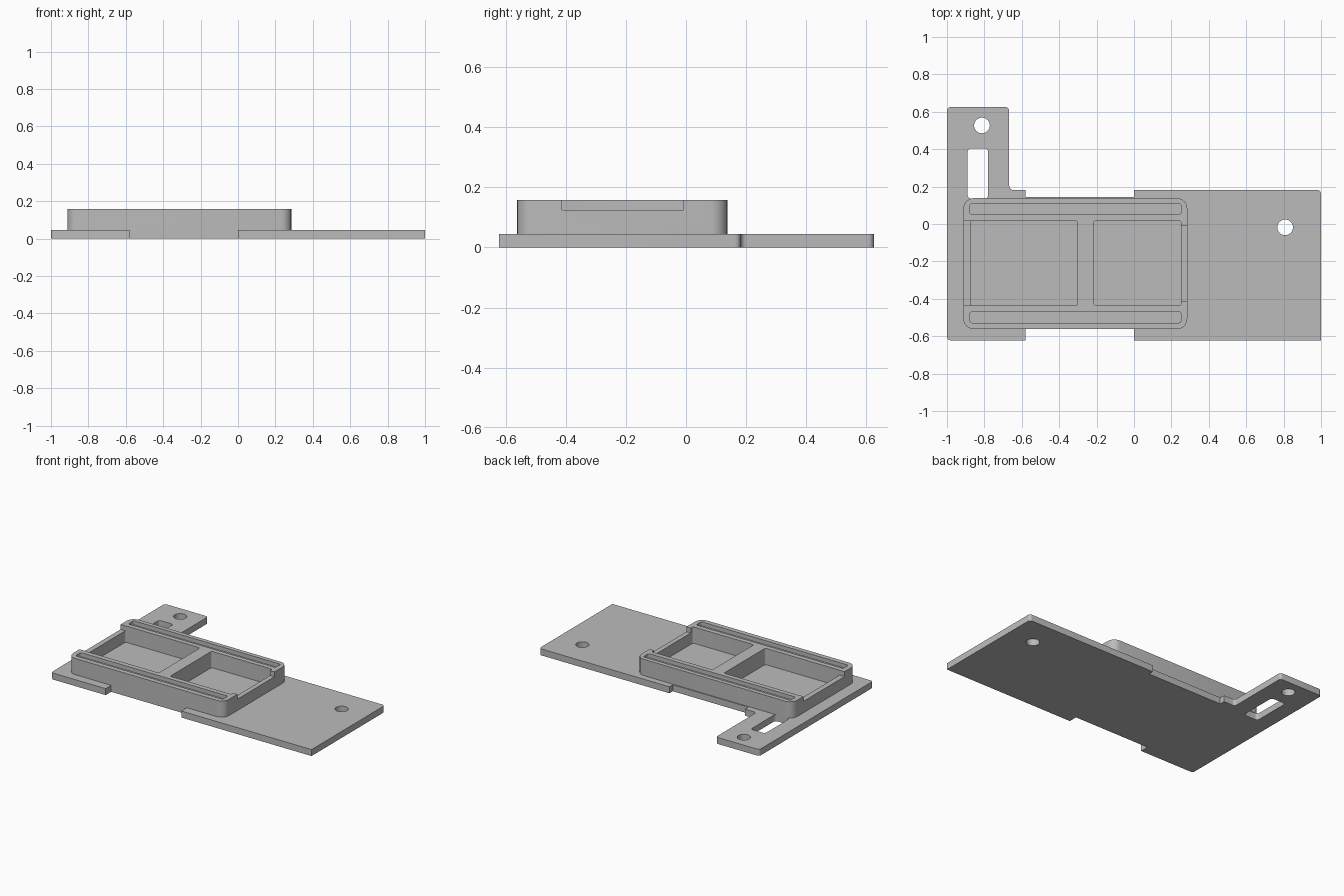
import bpy, bmesh, math
from mathutils import Vector

if "Cube" in bpy.data.objects:
    bpy.data.objects.remove(bpy.data.objects["Cube"])

PLATE_TOP, BLOCK_TOP, END_TOP = 0.045, 0.158, 0.124

grey = bpy.data.materials.new("light_grey")
grey.diffuse_color = (0.5, 0.5, 0.5, 1)
grey.use_nodes = True
grey.node_tree.nodes["Principled BSDF"].inputs["Base Color"].default_value = grey.diffuse_color


def outline(points, steps=6):
    """Round each (x, y, radius) corner of a polygon."""
    result = []
    for i, (x, y, r) in enumerate(points):
        p = Vector((x, y))
        if r == 0:
            result.append(p)
            continue
        a = (Vector(points[i - 1][:2]) - p).normalized()
        b = (Vector(points[(i + 1) % len(points)][:2]) - p).normalized()
        centre = p + (a + b) * r
        for k in range(steps + 1):
            t = k / steps * math.pi / 2
            result.append(centre - b * r * math.cos(t) - a * r * math.sin(t))
    return result


def prism(name, pts, z0, z1):
    """Extrude a flat outline from z0 to z1."""
    bm = bmesh.new()
    face = bm.faces.new([bm.verts.new((p[0], p[1], z0)) for p in pts])
    ext = bmesh.ops.extrude_face_region(bm, geom=[face])
    top = [v for v in ext["geom"] if isinstance(v, bmesh.types.BMVert)]
    bmesh.ops.translate(bm, verts=top, vec=(0, 0, z1 - z0))
    bmesh.ops.recalc_face_normals(bm, faces=bm.faces)
    mesh = bpy.data.meshes.new(name)
    bm.to_mesh(mesh)
    bm.free()
    mesh.materials.append(grey)
    ob = bpy.data.objects.new(name, mesh)
    bpy.context.collection.objects.link(ob)
    return ob


def rect(x0, x1, y0, y1, r=0):
    return outline([(x0, y0, r), (x1, y0, r), (x1, y1, r), (x0, y1, r)])


def circle(x, y, r, n=32):
    return [(x + r * math.cos(2 * math.pi * k / n),
             y + r * math.sin(2 * math.pi * k / n)) for k in range(n)]


def activate(ob):
    bpy.ops.object.select_all(action="DESELECT")
    ob.select_set(True)
    bpy.context.view_layer.objects.active = ob


def cut(ob, pts, z0, z1):
    cutter = prism("cutter", pts, z0, z1)
    cutter.hide_render = True
    activate(ob)
    mod = ob.modifiers.new("cut", "BOOLEAN")
    mod.operation, mod.solver, mod.object = "DIFFERENCE", "EXACT", cutter
    bpy.ops.object.modifier_apply(modifier=mod.name)
    bpy.data.objects.remove(cutter)


# Base plate with side notches and a mounting tab
plate = prism("base_plate", outline([
    (-1, -0.622, 0.02), (-0.58, -0.622, 0), (-0.58, -0.562, 0),
    (0, -0.562, 0), (0, -0.622, 0), (1, -0.622, 0), (1, 0.182, 0.02),
    (0, 0.182, 0), (0, 0.145, 0), (-0.58, 0.145, 0), (-0.58, 0.182, 0),
    (-0.667, 0.182, 0.02), (-0.667, 0.625, 0.02), (-1, 0.625, 0.02)]),
    0, PLATE_TOP)

# Mounting holes and tab slot
for x, y in ((-0.813, 0.527), (0.808, -0.018)):
    cut(plate, circle(x, y, 0.042), -0.1, 0.1)
cut(plate, rect(-0.89, -0.78, 0.135, 0.405, 0.02), -0.1, 0.1)

# Raised frame block
frame = prism("raised_frame", rect(-0.912, 0.285, -0.562, 0.138, 0.055),
              PLATE_TOP, BLOCK_TOP)

# Two pockets, open down to the plate
for x0, x1 in ((-0.875, -0.303), (-0.215, 0.252)):
    cut(frame, rect(x0, x1, -0.436, 0.017, 0.012), 0, 0.3)

# Lowered end walls
cut(frame, rect(-1, -0.86, -0.435, 0.016), END_TOP, 0.3)
cut(frame, rect(0.24, 0.4, -0.412, -0.008), END_TOP, 0.3)

# Grooves along both rails
for y in (-0.499, 0.079):
    cut(frame, rect(-0.877, 0.252, y - 0.029, y + 0.029, 0.012), 0.13, 0.3)

for ob in (plate, frame):
    activate(ob)
    bpy.ops.object.shade_smooth_by_angle(angle=math.radians(30))
